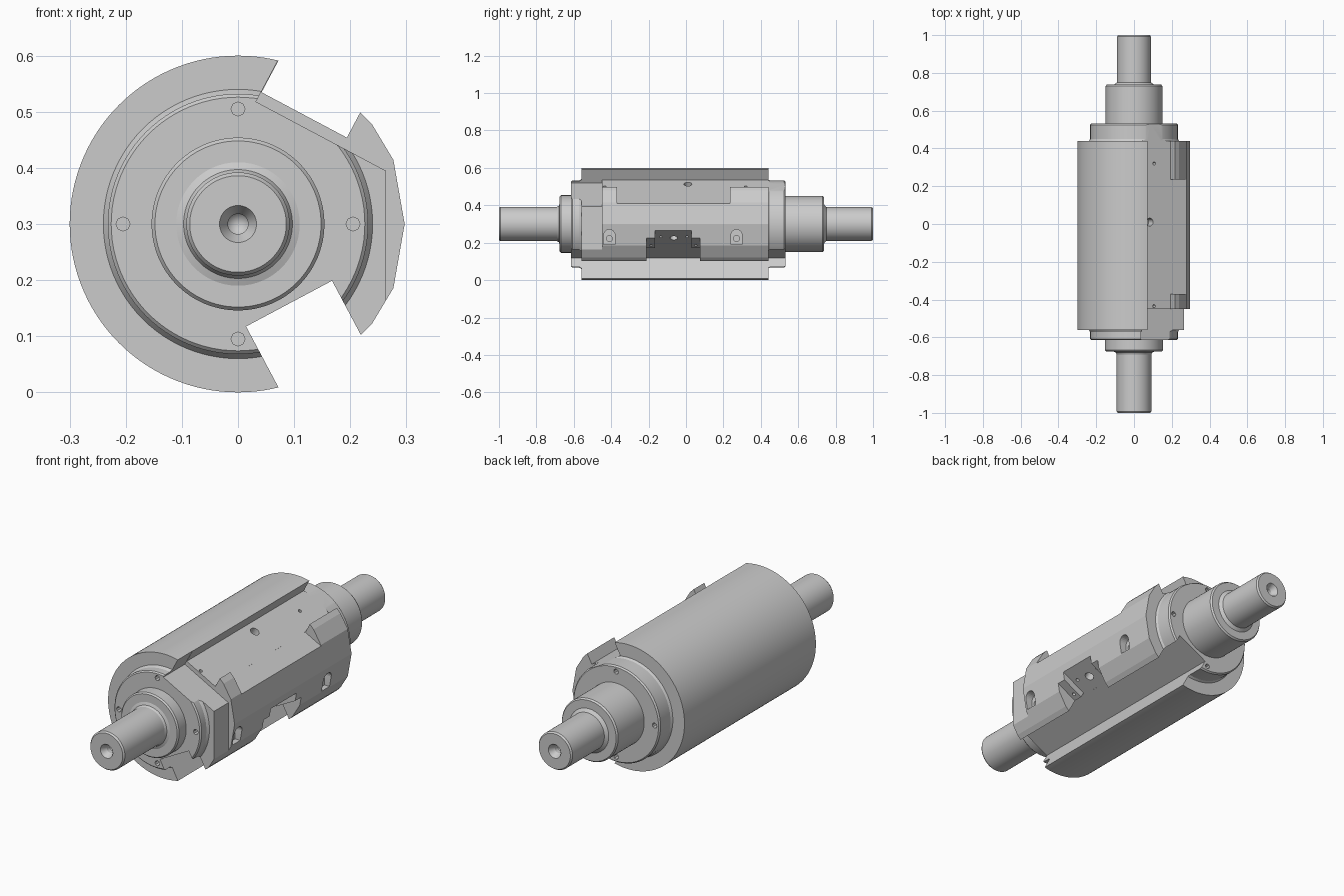
import bpy, bmesh, math
from mathutils import Vector

if "Cube" in bpy.data.objects:
    bpy.data.objects.remove(bpy.data.objects["Cube"])

ZC = 0.3                                   # height of the rotation axis
C, S = math.cos(math.radians(28)), math.sin(math.radians(28))


def finish(bm, name):
    bmesh.ops.remove_doubles(bm, verts=bm.verts, dist=1e-5)
    bmesh.ops.recalc_face_normals(bm, faces=bm.faces)
    me = bpy.data.meshes.new(name)
    bm.to_mesh(me)
    bm.free()
    ob = bpy.data.objects.new(name, me)
    bpy.context.collection.objects.link(ob)
    return ob


def prism(name, pts, y0, y1):
    """Extrude an x/z outline along y."""
    bm = bmesh.new()
    a = [bm.verts.new((x, y0, z)) for x, z in pts]
    b = [bm.verts.new((x, y1, z)) for x, z in pts]
    bm.faces.new(a)
    bm.faces.new(b[::-1])
    n = len(pts)
    for i in range(n):
        bm.faces.new((a[i], b[i], b[(i + 1) % n], a[(i + 1) % n]))
    return finish(bm, name)


def lathe(name, prof, steps=96):
    """Spin (radius, y) points round the axis."""
    bm = bmesh.new()
    vs = [bm.verts.new((r, y, ZC)) for r, y in prof]
    es = [bm.edges.new(p) for p in zip(vs, vs[1:])]
    bmesh.ops.spin(bm, geom=vs + es, cent=(0, 0, ZC), axis=(0, 1, 0),
                   angle=2 * math.pi, steps=steps, use_merge=True)
    return finish(bm, name)


def slant(side, u, n):
    """Point in the tilted frame of the upper (1) or lower (-1) knife seat."""
    return (C * u + S * n, ZC + side * (C * n - S * u))


def seat(side, u0, u1, n0, y0, y1, n1=0.5):
    pts = [slant(side, u, n) for u, n in ((u0, n0), (u1, n0), (u1, n1), (u0, n1))]
    return prism("cutter", pts, y0, y1)


def drill(loc, axis, r, depth, sides=24):
    """Hole cutter centred on loc."""
    bm = bmesh.new()
    bmesh.ops.create_cone(bm, cap_ends=True, segments=sides, radius1=r,
                          radius2=r, depth=depth)
    rot = Vector(axis).to_track_quat('Z', 'Y').to_matrix().to_4x4()
    bmesh.ops.transform(bm, matrix=rot, verts=bm.verts)
    bmesh.ops.translate(bm, vec=loc, verts=bm.verts)
    return finish(bm, "cutter")


def seat_hole(side, u, n, y, r, depth=0.1):
    x, z = slant(side, u, n)
    return drill((x, y, z), (S, 0, side * C), r, depth)


def cut(ob, cutters):
    bpy.context.view_layer.objects.active = ob
    for c in cutters:
        c.hide_render = True
        m = ob.modifiers.new("cut", 'BOOLEAN')
        m.operation, m.solver, m.object = 'DIFFERENCE', 'EXACT', c
        bpy.ops.object.modifier_apply(modifier=m.name)
        bpy.data.objects.remove(c)


def relief():
    return seat(1, -0.074, 0.4, 0.2075, -0.8, -0.45)


def seats():
    return [seat(1, -0.073, 0.099, 0.227, -0.8, 0.8),
            seat(-1, -0.073, 0.1005, 0.168, -0.8, 0.8)]


# Drum: round on the left, flat facets on the right
arc = [(0.3 * math.cos(math.radians(a)), ZC + 0.3 * math.sin(math.radians(a)))
       for a in range(60, 301, 3)]
upper = [(0.217, 0.5), (0.238, 0.479), (0.277, 0.414)]
facets = [(x, 0.6 - z) for x, z in upper] + [(0.297, 0.3)] + upper[::-1]
drum = prism("drum", arc + facets, -0.56, 0.44)

# Knife seats, front relief, gap between lugs, stepped underside pocket
cuts = seats() + [
    relief(),
    prism("cutter", [(0.264, 0), (0.4, 0), (0.4, 0.7), (0.264, 0.7)], -0.8, -0.45),
    seat(1, 0.098, 0.4, 0.2268, -0.37, 0.235),
    seat(-1, 0.09, 0.4, 0.199, -0.21, 0.075),
    seat(-1, 0.09, 0.4, 0.1678, -0.165, 0.03),
    seat_hole(1, -0.027, 0.227, 0.01, 0.021),
    seat_hole(1, 0.0, 0.227, 0.32, 0.008),
    seat_hole(1, 0.0, 0.227, -0.435, 0.008),
    seat_hole(-1, 0.156, 0.168, -0.065, 0.021)]
cuts += [seat_hole(-1, 0.17, 0.168, y, 0.008) for y in (-0.135, 0.005)]
cuts += [seat_hole(-1, 0.13, 0.199, y, 0.008) for y in (-0.187, 0.052)]
# Arched bolt pockets on the right side
for y in (-0.41, 0.27):
    arch = [(0.25, 0.19), (0.35, 0.19), (0.35, 0.24), (0.25, 0.24)]
    cuts += [prism("cutter", arch, y - 0.03, y + 0.03),
             drill((0.3, y, 0.24), (1, 0, 0), 0.0302, 0.1),
             drill((0.25, y, 0.222), (1, 0, 0), 0.016, 0.08)]
cut(drum, cuts)

# Stepped shaft ends with flange, collar, journal and centre bore
front = lathe("front_shaft", [
    (0, -0.93), (0.018, -0.95), (0.018, -0.972), (0.033, -1.0), (0.086, -1.0),
    (0.092, -0.992), (0.092, -0.69), (0.097, -0.68), (0.11, -0.675),
    (0.148, -0.675), (0.154, -0.668), (0.154, -0.614), (0.226, -0.614),
    (0.232, -0.608), (0.232, -0.572), (0.24, -0.56), (0, -0.56)])
back = lathe("back_shaft", [
    (0, 0.44), (0.238, 0.44), (0.232, 0.45), (0.232, 0.525), (0.226, 0.532),
    (0.15, 0.532), (0.15, 0.73), (0.144, 0.738), (0.105, 0.738), (0.09, 0.75),
    (0.09, 0.992), (0.084, 1.0), (0.033, 1.0), (0.018, 0.972), (0.018, 0.95),
    (0, 0.93)])

# Flange screw holes and the seats running out through both flanges
for ob, y, extra in ((front, -0.614, [relief()]), (back, 0.532, [])):
    holes = [drill((0.205 * math.cos(a), y, ZC + 0.205 * math.sin(a)),
                   (0, 1, 0), 0.0125, 0.06, 8)
             for a in (i * math.pi / 2 for i in range(4))]
    cut(ob, seats() + extra + holes)

# Smooth the round surfaces, keep facets crisp
for ob in (drum, front, back):
    ob.select_set(True)
bpy.context.view_layer.objects.active = drum
bpy.ops.object.shade_smooth_by_angle(angle=math.radians(12))
